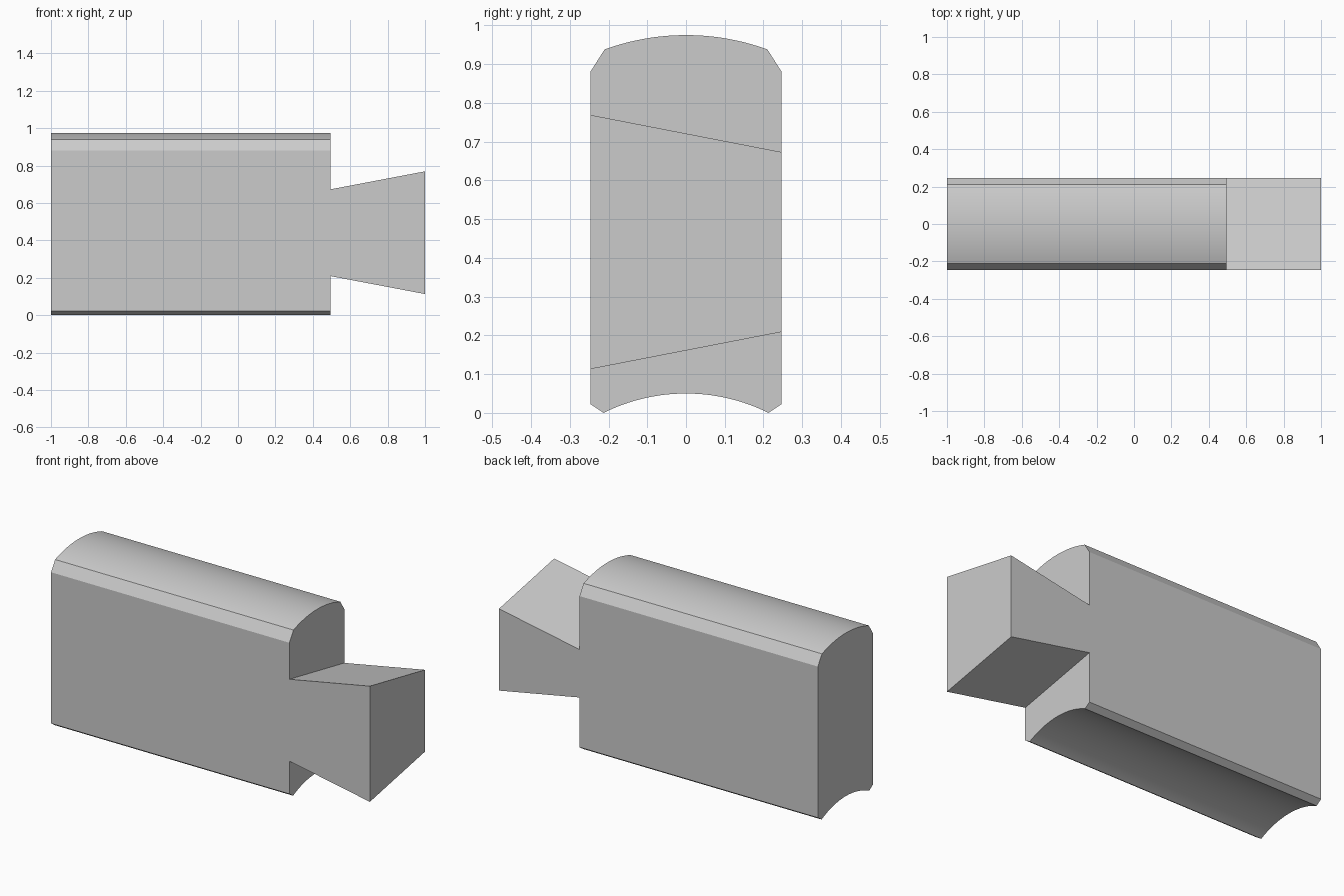
import bpy, bmesh

cube = bpy.data.objects.get("Cube")
if cube:
    bpy.data.objects.remove(cube, do_unlink=True)

HALF_W = 0.247   # half thickness along y
JOINT = 0.495    # x where the block meets the dovetail

grey = bpy.data.materials.new("plain_grey")
grey.use_nodes = True
colour = (0.6, 0.6, 0.6, 1)
grey.diffuse_color = colour
grey.node_tree.nodes["Principled BSDF"].inputs["Base Color"].default_value = colour


def arc(half, z_end, z_mid, steps=32):
    """Circular arc over y from -half to half, through z_mid at the centre."""
    sag = z_mid - z_end
    radius = (half * half + sag * sag) / (2 * sag)
    pts = []
    for i in range(steps + 1):
        y = half * (2 * i / steps - 1)
        pts.append((y, z_mid - radius + (radius * radius - y * y) ** 0.5))
    return pts


def loft(name, start, end, cap_start=True):
    """Solid between two matching outlines of 3D points."""
    bm = bmesh.new()
    a = [bm.verts.new(p) for p in start]
    b = [bm.verts.new(p) for p in end]
    for i in range(len(a)):
        j = (i + 1) % len(a)
        bm.faces.new((a[i], a[j], b[j], b[i]))
    bm.faces.new(b)
    if cap_start:
        bm.faces.new(a[::-1])
    bmesh.ops.recalc_face_normals(bm, faces=bm.faces)
    mesh = bpy.data.meshes.new(name)
    bm.to_mesh(mesh)
    bm.free()
    mesh.materials.append(grey)
    obj = bpy.data.objects.new(name, mesh)
    bpy.context.collection.objects.link(obj)
    return obj


# Main block: domed top, hollowed underside, chamfered long edges
bottom = arc(0.213, 0, 0.05)
top = arc(0.21, 0.938, 0.975)
profile = (bottom + [(HALF_W, 0.023), (HALF_W, 0.88)]
           + top[::-1] + [(-HALF_W, 0.88), (-HALF_W, 0.023)])
block = loft("main_block", [(-1, y, z) for y, z in profile],
             [(JOINT, y, z) for y, z in profile])

# Dovetail: flares outward along x and tapers towards the back
MID_Z = 0.441


def dovetail_section(x, front, back):
    return [(x, -HALF_W, MID_Z - front), (x, HALF_W, MID_Z - back),
            (x, HALF_W, MID_Z + back), (x, -HALF_W, MID_Z + front)]


dovetail = loft("dovetail", dovetail_section(JOINT, 0.232, 0.136),
                dovetail_section(1, 0.328, 0.232), cap_start=False)

# Smooth curved surfaces, crisp edges
bpy.ops.object.select_all(action='DESELECT')
block.select_set(True)
bpy.context.view_layer.objects.active = block
bpy.ops.object.shade_smooth_by_angle(angle=0.4)
